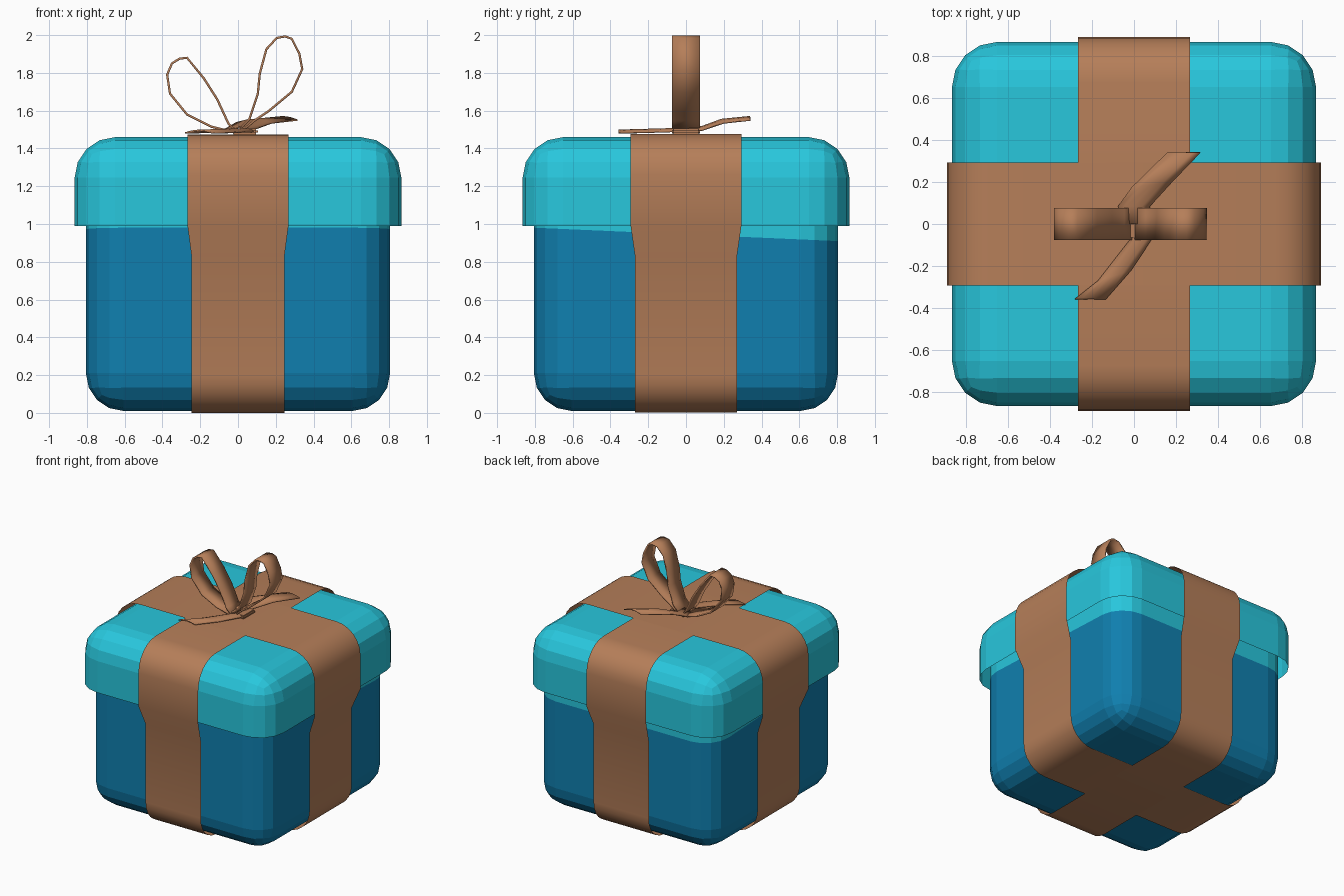
import bpy, bmesh, math
from mathutils import Vector

if "Cube" in bpy.data.objects:
    bpy.data.objects.remove(bpy.data.objects["Cube"])


def material(name, rgb):
    m = bpy.data.materials.new(name)
    m.diffuse_color = (*rgb, 1)
    m.use_nodes = True
    m.node_tree.nodes["Principled BSDF"].inputs["Base Color"].default_value = m.diffuse_color
    return m


TEAL = material("teal", (0.021, 0.57, 0.72))
BLUE = material("deep_blue", (0.005, 0.213, 0.43))
TAN = material("tan_ribbon", (0.465, 0.21, 0.10))


def add_object(name, bm, mats, smooth=None):
    me = bpy.data.meshes.new(name)
    bm.to_mesh(me)
    bm.free()
    ob = bpy.data.objects.new(name, me)
    bpy.context.collection.objects.link(ob)
    for m in mats:
        me.materials.append(m)
    if smooth:
        bpy.ops.object.select_all(action='DESELECT')
        ob.select_set(True)
        bpy.context.view_layer.objects.active = ob
        bpy.ops.object.shade_smooth_by_angle(angle=math.radians(smooth))
    return ob


def open_box(half, z0, z1, open_z, radius):
    """Rounded box with one sharp, open end at height open_z."""
    bm = bmesh.new()
    bmesh.ops.create_cube(bm, size=2)
    for v in bm.verts:
        v.co = Vector((v.co.x * half, v.co.y * half, z1 if v.co.z > 0 else z0))
    edges = [e for e in bm.edges if any(abs(v.co.z - open_z) > 1e-4 for v in e.verts)]
    bmesh.ops.bevel(bm, geom=edges, offset=radius, segments=4, profile=0.5,
                    affect='EDGES', clamp_overlap=True)
    cap = [f for f in bm.faces if all(abs(v.co.z - open_z) < 1e-4 for v in f.verts)]
    bmesh.ops.delete(bm, geom=cap, context='FACES')
    return bm


# Box body, with a slightly tilted teal band under the lid
bm = open_box(0.805, 0.01, 1.2, 1.2, 0.2)
co, no = Vector((0, 0, 0.945)), Vector((0, 0.044, 1)).normalized()
bmesh.ops.bisect_plane(bm, geom=bm.verts[:] + bm.edges[:] + bm.faces[:],
                       plane_co=co, plane_no=no)
for f in bm.faces:
    f.material_index = int((f.calc_center_median() - co).dot(no) > 0)
add_object("box_body", bm, [BLUE, TEAL])

# Lid
add_object("lid", open_box(0.865, 0.99, 1.46, 0.99, 0.215), [TEAL])


def arc(cx, cz, r, a0, a1, n=6):
    return [(cx + r * math.cos(math.radians(a0 + (a1 - a0) * i / n)),
             cz + r * math.sin(math.radians(a0 + (a1 - a0) * i / n))) for i in range(n + 1)]


def wrap_ribbon(name, along_y, w_low, w_high, lift):
    """Thin sheet running all the way around lid and body."""
    half = arc(0.673, 1.26 + lift, 0.215, 90, 0)
    half += [(0.888, 0.99), (0.826, 0.83)] + arc(0.626, 0.2 + lift, 0.2, 0, -90)
    path = half + [(-u, z) for u, z in reversed(half)]
    bm = bmesh.new()
    rows = []
    for u, z in path:
        w = w_high if z > 0.98 else w_low
        rows.append([bm.verts.new((s * w, u, z) if along_y else (u, s * w, z))
                     for s in (-1, 1)])
    for a, b in zip(rows, rows[1:] + rows[:1]):
        bm.faces.new((a[0], a[1], b[1], b[0]))
    bmesh.ops.recalc_face_normals(bm, faces=bm.faces[:])
    add_object(name, bm, [TAN], 50)


# Crossing ribbons
wrap_ribbon("ribbon_front_back", True, 0.246, 0.267, 0.0)
wrap_ribbon("ribbon_left_right", False, 0.27, 0.293, 0.002)


def strip(name, rows, thickness):
    """Thickened band from rows of points."""
    bm = bmesh.new()
    vs = [[bm.verts.new(p) for p in r] for r in rows]
    for a, b in zip(vs, vs[1:]):
        for i in range(len(a) - 1):
            bm.faces.new((a[i], a[i + 1], b[i + 1], b[i]))
    bmesh.ops.recalc_face_normals(bm, faces=bm.faces[:])
    ob = add_object(name, bm, [TAN], 50)
    mod = ob.modifiers.new("thickness", 'SOLIDIFY')
    mod.thickness = thickness
    mod.offset = 0


# Bow loops (outlines in x, z)
left = [(-0.01, 1.49), (-0.05, 1.53), (-0.11, 1.66), (-0.18, 1.77), (-0.27, 1.88),
        (-0.31, 1.875), (-0.35, 1.85), (-0.375, 1.79), (-0.36, 1.69), (-0.27, 1.58),
        (-0.14, 1.515), (-0.02, 1.485)]
right = [(0.0, 1.49), (0.06, 1.555), (0.105, 1.69), (0.115, 1.795), (0.15, 1.925),
         (0.205, 1.985), (0.25, 1.993), (0.285, 1.98), (0.325, 1.9), (0.34, 1.82),
         (0.285, 1.70), (0.165, 1.6), (0.09, 1.55), (0.02, 1.49)]
for name, pts in (("bow_loop_left", left), ("bow_loop_right", right)):
    strip(name, [[(x, -0.075, z), (x, 0.075, z)] for x, z in pts], 0.012)


# Bow tails: (left x, left y, right x, right y, z), arched across the width
def tail(name, sections, arch):
    rows = []
    for x0, y0, x1, y1, z in sections:
        rows.append([(x0 + (x1 - x0) * t, y0 + (y1 - y0) * t,
                      z + arch * math.sin(math.pi * t)) for t in (0, 0.25, 0.5, 0.75, 1)])
    strip(name, rows, 0.008)


tail("bow_tail_back", [(-0.04, 0.0, 0.06, 0.0, 1.495), (-0.075, 0.085, 0.075, 0.085, 1.497),
                       (-0.01, 0.175, 0.18, 0.2, 1.535), (0.16, 0.34, 0.315, 0.34, 1.55)], 0.018)
tail("bow_tail_front", [(-0.03, 0.0, 0.08, 0.0, 1.49), (-0.015, -0.07, 0.085, -0.07, 1.49),
                        (-0.17, -0.27, -0.015, -0.22, 1.485),
                        (-0.28, -0.357, -0.135, -0.357, 1.482)], 0.014)

# Knot
bm = bmesh.new()
bmesh.ops.create_cube(bm, size=1)
for v in bm.verts:
    v.co = Vector((0.035 + v.co.x * 0.14, v.co.y * 0.15, 1.49 + v.co.z * 0.03))
bmesh.ops.bevel(bm, geom=bm.edges[:], offset=0.01, segments=2, affect='EDGES')
add_object("bow_knot", bm, [TAN], 50)
